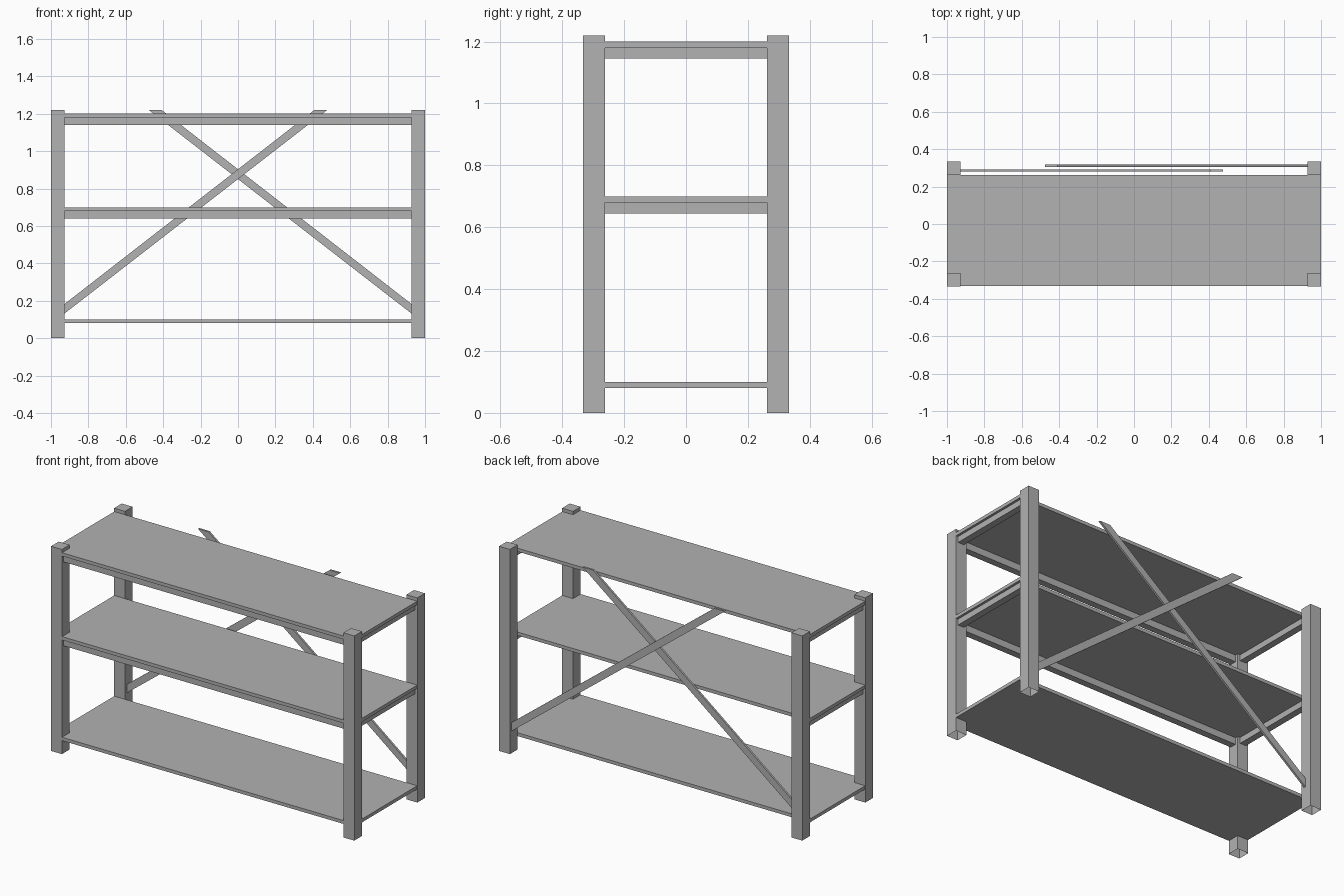
import bpy, bmesh

if "Cube" in bpy.data.objects:
    bpy.data.objects.remove(bpy.data.objects["Cube"])

W, D, H, P = 1.0, 0.333, 1.22, 0.072   # half width, half depth, height, post size

grey = bpy.data.materials.new("dark_grey")
grey.diffuse_color = (0.445, 0.445, 0.445, 1)
grey.use_nodes = True
grey.node_tree.nodes["Principled BSDF"].inputs["Base Color"].default_value = grey.diffuse_color


def make(name, bm):
    me = bpy.data.meshes.new(name)
    bm.to_mesh(me)
    bm.free()
    me.materials.append(grey)
    ob = bpy.data.objects.new(name, me)
    bpy.context.collection.objects.link(ob)


def box(name, x, y, z, open_bottom=False):
    bm = bmesh.new()
    bmesh.ops.create_cube(bm, size=1)
    for v in bm.verts:
        v.co = [r[0] if c < 0 else r[1] for c, r in zip(v.co, (x, y, z))]
    bm.normal_update()
    if open_bottom:
        low = [f for f in bm.faces if f.normal.z < -0.5]
        bmesh.ops.delete(bm, geom=low, context='FACES_ONLY')
    make(name, bm)


def span(s, a, b):
    return sorted((s * a, s * b))


# Corner posts, open underneath
for sx, side in ((-1, "left"), (1, "right")):
    for sy, end in ((-1, "front"), (1, "back")):
        box(f"{end}_{side}_post", span(sx, W - P, W), span(sy, D - P, D), (0, H), True)

# Shelves, flush with the front and sides, stopping short of the back braces
E = 0.001
for name, top in (("bottom", 0.10), ("middle", 0.70), ("top", 1.20)):
    box(f"{name}_shelf", (-W + E, W - E), (-D + E, D - P), (top - 0.02, top))
    if name == "bottom":
        continue
    # Support rails below the upper shelves
    box(f"{name}_front_rail", (-W + P, W - P), (-D + 0.015, -D + 0.055), (top - 0.06, top - 0.02))
    for sx, side in ((-1, "left"), (1, "right")):
        box(f"{name}_{side}_rail", span(sx, W - 0.055, W - 0.015),
            (-D + P, D - P), (top - 0.055, top - 0.02))

# Crossed flat braces at the back, trimmed to the post and the top
for name, s, y in (("rising_brace", 1, 0.280), ("falling_brace", -1, 0.305)):
    bm = bmesh.new()
    outline = [(-0.93, 0.13), (0.477, H), (0.408, H), (-0.93, 0.181)]
    face = bm.faces.new([bm.verts.new((s * x, y, z)) for x, z in outline])
    new = bmesh.ops.extrude_face_region(bm, geom=[face])["geom"]
    bmesh.ops.translate(bm, vec=(0, 0.012, 0),
                        verts=[g for g in new if isinstance(g, bmesh.types.BMVert)])
    bmesh.ops.recalc_face_normals(bm, faces=bm.faces)
    make(name, bm)
